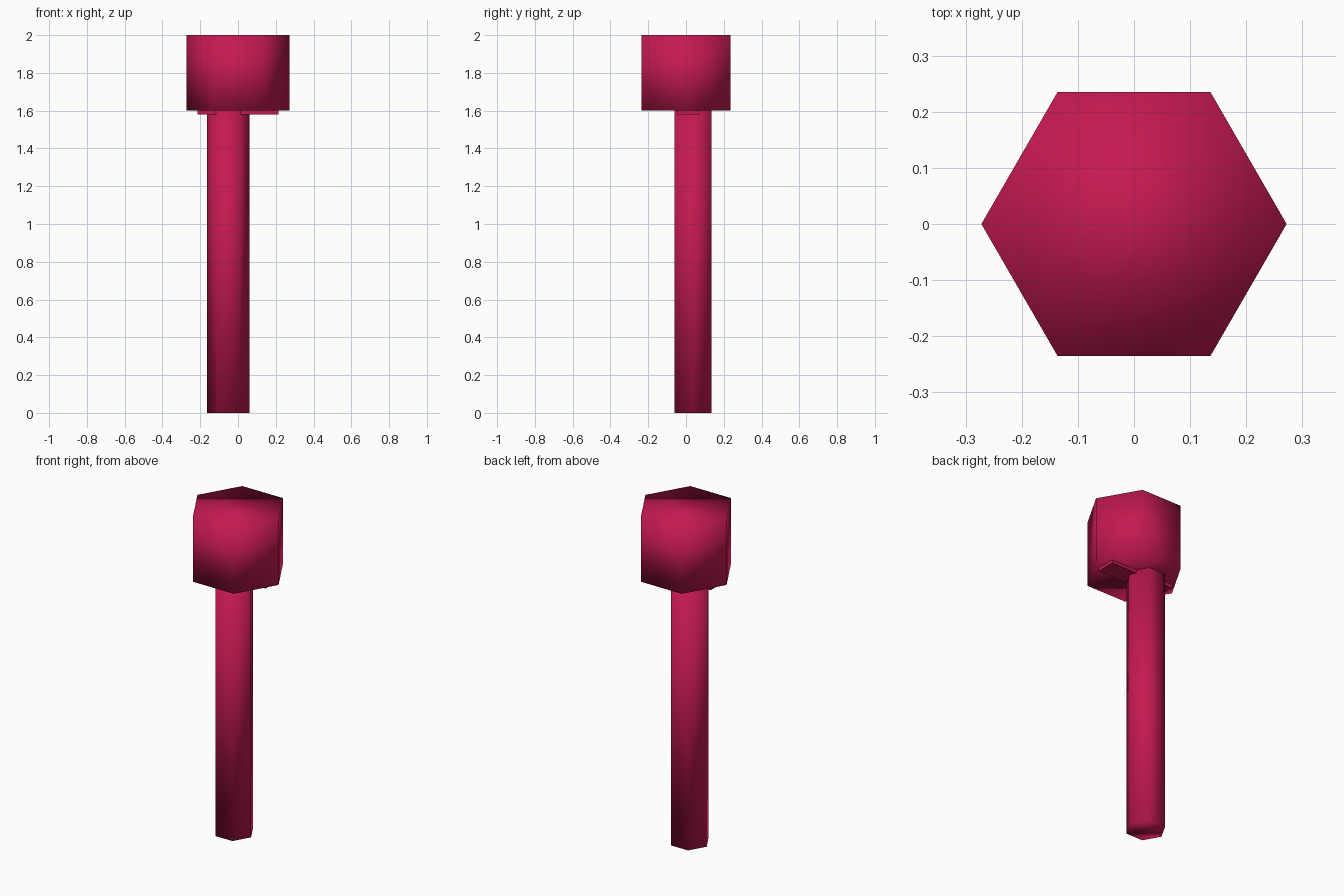
import bpy

if "Cube" in bpy.data.objects:
    bpy.data.objects.remove(bpy.data.objects["Cube"])

# shared crimson colour
mat = bpy.data.materials.new("crimson")
mat.diffuse_color = (0.55, 0.01, 0.08, 1)
mat.use_nodes = True
mat.node_tree.nodes["Principled BSDF"].inputs["Base Color"].default_value = mat.diffuse_color


def finish(name):
    obj = bpy.context.object
    obj.name = name
    obj.data.materials.append(mat)
    return obj


def hex_prism(name, radius, x, y, z0, z1):
    # six-sided prism with corners on the x axis
    bpy.ops.mesh.primitive_cylinder_add(
        vertices=6, radius=radius, depth=z1 - z0,
        location=(x, y, (z0 + z1) / 2), rotation=(0, 0, 0.5235988))
    bpy.ops.object.transform_apply(location=False, rotation=True, scale=False)
    bpy.ops.object.shade_smooth()
    return finish(name)


# six-sided head
hex_prism("head", 0.272, 0, 0, 1.6, 2.0)

# slim off-centre handle
hex_prism("handle", 0.113, -0.052, 0.038, 0.0, 1.6)

# thin bar just showing under the head
bpy.ops.mesh.primitive_cube_add(size=1, location=(0, 0.013, 1.60))
bpy.context.object.scale = (0.43, 0.116, 0.04)
bpy.ops.object.transform_apply(location=False, rotation=False, scale=True)
finish("under_bar")
